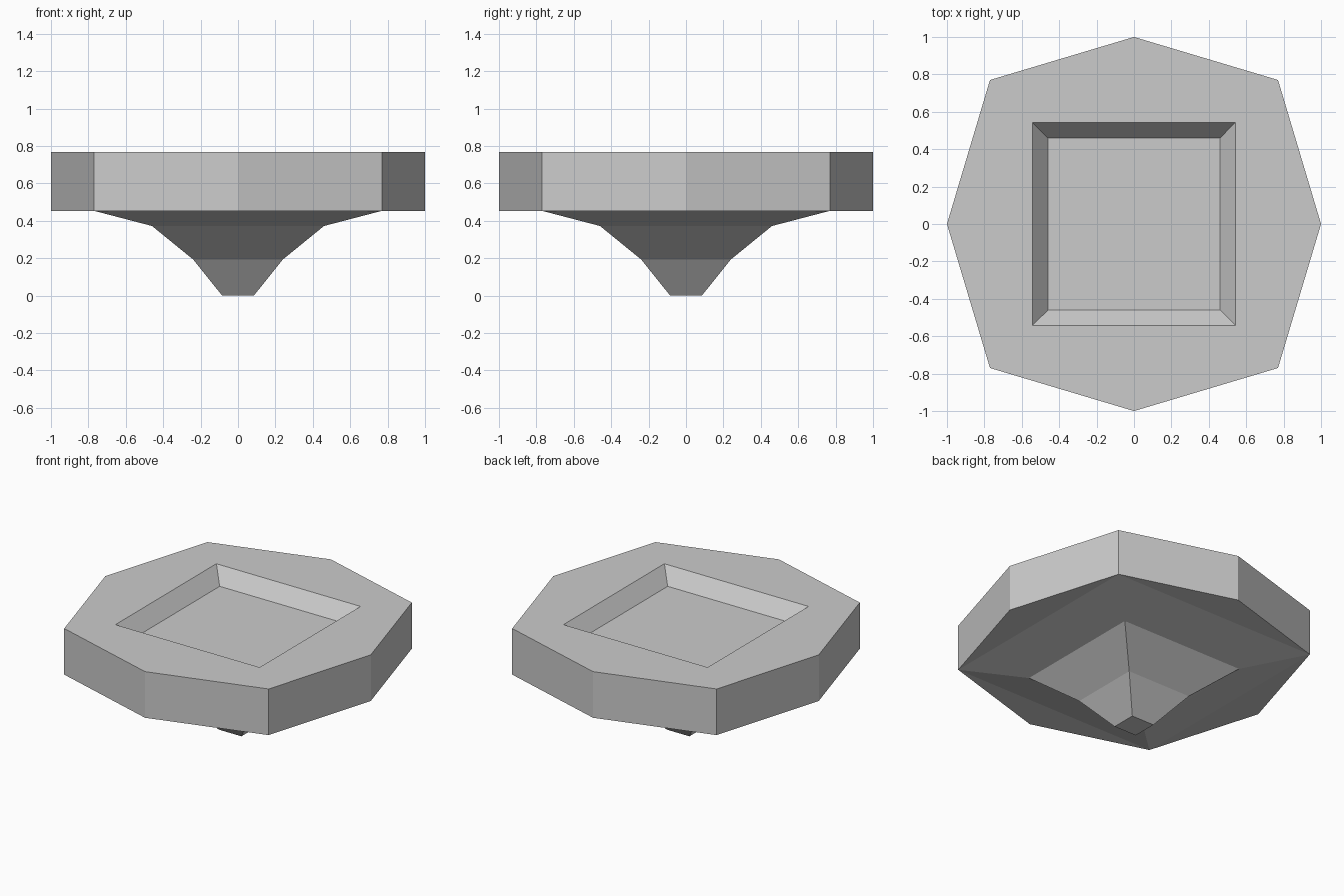
import bpy
import bmesh

# Remove the default cube
cube = bpy.data.objects.get("Cube")
if cube:
    bpy.data.objects.remove(cube, do_unlink=True)

# Single stone material
stone = bpy.data.materials.new("grey_stone")
stone.use_nodes = True
GREY = (0.6, 0.6, 0.6, 1.0)
stone.diffuse_color = GREY
stone.node_tree.nodes["Principled BSDF"].inputs["Base Color"].default_value = GREY

RIM_TOP, RIM_BOTTOM = 0.767, 0.453
CORNER = 0.77

bm = bmesh.new()


def square(half, z):
    """Four corner vertices, counter-clockwise."""
    return [bm.verts.new((half * sx, half * sy, z))
            for sx, sy in ((1, 1), (-1, 1), (-1, -1), (1, -1))]


def points(z):
    """Four outward points on the axes, each after the matching corner."""
    return [bm.verts.new((x, y, z)) for x, y in ((0, 1), (-1, 0), (0, -1), (1, 0))]


def bridge(a, b):
    """Join two square loops with quads."""
    for i in range(4):
        j = (i + 1) % 4
        bm.faces.new((a[i], a[j], b[j], b[i]))


# Square loops from the recess floor, over the rim and down to the foot
top_corners, low_corners = square(CORNER, RIM_TOP), square(CORNER, RIM_BOTTOM)
top_points, low_points = points(RIM_TOP), points(RIM_BOTTOM)

# Sunken square recess
floor = square(0.46, RIM_TOP - 0.10)
recess_edge = square(0.543, RIM_TOP)
bm.faces.new(floor)
bridge(floor, recess_edge)
bridge(recess_edge, top_corners)

# Eight-sided rim: flat triangles above and below, two wall panels per side
for i in range(4):
    j = (i + 1) % 4
    for corners, tips in ((top_corners, top_points), (low_corners, low_points)):
        bm.faces.new((corners[i], tips[i], corners[j]))
    for k in (i, j):
        bm.faces.new((top_corners[k], top_points[i], low_points[i], low_corners[k]))

# Tapering underside, closed by a small square foot
previous = low_corners
for half, z in ((0.46, 0.372), (0.24, 0.193), (0.085, 0.0)):
    ring = square(half, z)
    bridge(previous, ring)
    previous = ring
bm.faces.new(previous)

bmesh.ops.recalc_face_normals(bm, faces=bm.faces)

# Merge the coplanar triangles into the top of the rim
flat_edges = [e for e in bm.edges
              if len(e.link_faces) == 2 and all(f.normal.z > 0.999 for f in e.link_faces)
              and all(v in top_corners for v in e.verts)]
bmesh.ops.dissolve_edges(bm, edges=flat_edges, use_verts=False)

mesh = bpy.data.meshes.new("tapered_basin")
bm.to_mesh(mesh)
bm.free()
mesh.materials.append(stone)
basin = bpy.data.objects.new("tapered_basin", mesh)
bpy.context.collection.objects.link(basin)
